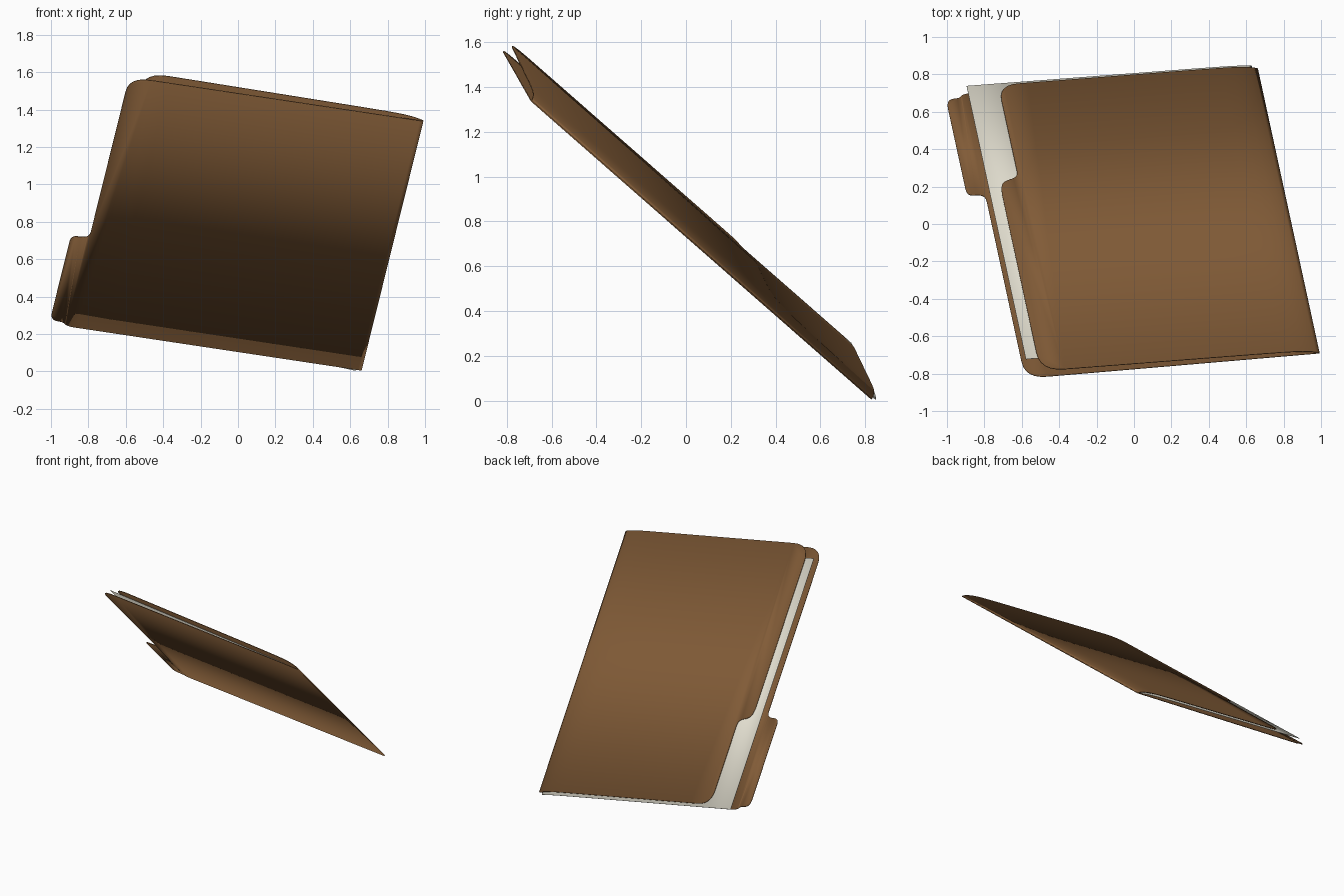
import bpy, bmesh, math
from mathutils import Vector

if "Cube" in bpy.data.objects:
    bpy.data.objects.remove(bpy.data.objects["Cube"])

# Folder frame: U runs along the spine, V from spine to open edge, W is the upper normal
U = Vector((-.161, .742, -.650)).normalized()
V = Vector((-.987, -.083, .147))
V = (V - U * V.dot(U)).normalized()
W = U.cross(V)
L = 2.047
ORIGIN = Vector((.661, .829, .006)) - U * L


def material(name, rgb):
    m = bpy.data.materials.new(name)
    m.diffuse_color = (*rgb, 1)
    m.use_nodes = True
    m.node_tree.nodes["Principled BSDF"].inputs["Base Color"].default_value = m.diffuse_color
    return m


brown = material("brown card", (.22, .105, .038))
white = material("off white paper", (.80, .77, .66))


def rounded(corners, n=6):
    """Outline with each corner (u, v, radius) replaced by a smooth curve."""
    out = []
    for i, (u, v, r) in enumerate(corners):
        p = Vector((u, v))
        if r == 0:
            out.append(p)
            continue
        a = Vector(corners[i - 1][:2]) - p
        b = Vector(corners[(i + 1) % len(corners)][:2]) - p
        a = p + a.normalized() * min(r, a.length * .5)
        b = p + b.normalized() * min(r, b.length * .5)
        for k in range(n + 1):
            t = k / n
            out.append(a * (1 - t) ** 2 + p * 2 * t * (1 - t) + b * t * t)
    return out


def sheet(name, corners, height, mat, thick):
    """Cut the flat outline into strips, bend it by height(v), thicken it."""
    bm = bmesh.new()
    bm.faces.new([bm.verts.new((p.x, p.y, 0)) for p in rounded(corners)])
    for cut in (.02, .05, .09, .14, .2, .35, .5, .65, .8, .95, 1.1, 1.25, 1.38):
        bmesh.ops.bisect_plane(bm, geom=bm.verts[:] + bm.edges[:] + bm.faces[:],
                               plane_co=(0, cut, 0), plane_no=(0, 1, 0))
    for v in bm.verts:
        u, d, _ = v.co
        v.co = ORIGIN + U * u + V * d + W * height(d)
    bmesh.ops.recalc_face_normals(bm, faces=bm.faces)
    if sum((f.normal.dot(W) for f in bm.faces)) < 0:
        bmesh.ops.reverse_faces(bm, faces=bm.faces)
    me = bpy.data.meshes.new(name)
    bm.to_mesh(me)
    bm.free()
    ob = bpy.data.objects.new(name, me)
    bpy.context.collection.objects.link(ob)
    me.materials.append(mat)
    mod = ob.modifiers.new("thickness", 'SOLIDIFY')
    mod.thickness = thick
    mod.offset = 0
    bpy.context.view_layer.objects.active = ob
    ob.select_set(True)
    bpy.ops.object.shade_smooth_by_angle(angle=math.radians(35))
    ob.select_set(False)


# Back cover with its index tab
sheet("back_cover", [
    (0, 0, 0), (L, 0, 0), (L, 1.60, .05), (2.02, 1.62, .02), (2.015, 1.695, .06),
    (1.325, 1.695, .05), (1.325, 1.62, .04), (1.30, 1.596, .03), (0, 1.596, .12)],
    lambda d: 0, brown, .005)

# Front cover, swelling just past the fold, with a cut-out over the tab
sheet("front_cover", [
    (0, 0, 0), (L, 0, 0), (L, 1.41, .11), (1.385, 1.41, .04),
    (1.36, 1.50, .05), (1.30, 1.516, .04), (0, 1.516, .13)],
    lambda d: .003 + .027 * (1 - math.exp(-d / .06)) + .0125 * d, brown, .005)

# Loose paper sheet between the covers
sheet("paper", [(.10, .03, 0), (2.067, .03, 0), (2.067, 1.578, 0), (.10, 1.578, 0)],
      lambda d: .004 + .014 * (1 - math.exp(-d / .08)) + .014 * d, white, .003)
